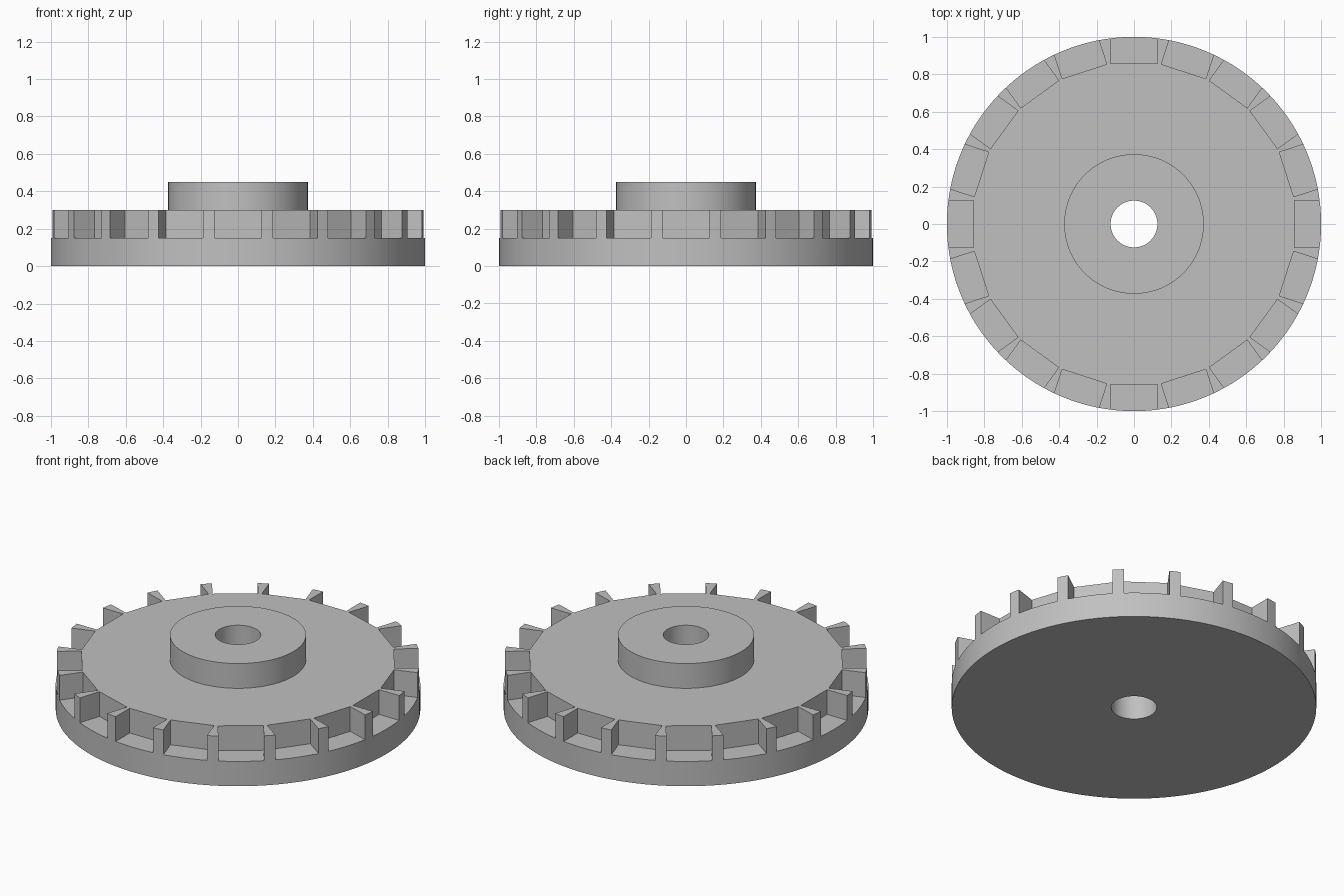
import bpy, bmesh, math
from mathutils import Matrix

if "Cube" in bpy.data.objects:
    bpy.data.objects.remove(bpy.data.objects["Cube"])

SEGMENTS = 160
NOTCHES = 20

grey = bpy.data.materials.new("light_grey")
grey.diffuse_color = (0.53, 0.53, 0.53, 1)
grey.use_nodes = True
grey.node_tree.nodes["Principled BSDF"].inputs["Base Color"].default_value = grey.diffuse_color


def make_object(name, bm):
    bmesh.ops.recalc_face_normals(bm, faces=bm.faces[:])
    mesh = bpy.data.meshes.new(name)
    bm.to_mesh(mesh)
    bm.free()
    mesh.materials.append(grey)
    ob = bpy.data.objects.new(name, mesh)
    bpy.context.collection.objects.link(ob)
    return ob


# Wheel: closed (radius, height) profile with bore and raised hub, turned about z
profile = [(0.125, 0), (1, 0), (1, 0.3), (0.373, 0.3), (0.373, 0.45), (0.125, 0.45)]
bm = bmesh.new()
rings = []
for i in range(SEGMENTS):
    a = 2 * math.pi * i / SEGMENTS
    rings.append([bm.verts.new((r * math.cos(a), r * math.sin(a), z)) for r, z in profile])
for i in range(SEGMENTS):
    p, q = rings[i], rings[(i + 1) % SEGMENTS]
    for j in range(len(profile)):
        k = (j + 1) % len(profile)
        bm.faces.new((p[j], q[j], q[k], p[k]))
wheel = make_object("notched_wheel", bm)

# Notch cutters: boxes around the rim, from radius 0.857 outwards, above z = 0.15
bm = bmesh.new()
for i in range(NOTCHES):
    mat = (Matrix.Rotation(2 * math.pi * i / NOTCHES, 4, 'Z')
           @ Matrix.Translation((0.957, 0, 0.25))
           @ Matrix.Diagonal((0.2, 0.25, 0.2, 1)))
    bmesh.ops.create_cube(bm, size=1, matrix=mat)
cutter = make_object("notch_cutters", bm)
cutter.hide_render = True

# Cut the notches, then remove the helper
bpy.context.view_layer.objects.active = wheel
wheel.select_set(True)
cut = wheel.modifiers.new("notches", 'BOOLEAN')
cut.operation = 'DIFFERENCE'
cut.solver = 'EXACT'
cut.use_self = True
cut.object = cutter
bpy.ops.object.modifier_apply(modifier=cut.name)
bpy.data.objects.remove(cutter, do_unlink=True)

# Smooth round walls, sharp edges
bpy.ops.object.shade_smooth_by_angle(angle=math.radians(30))
